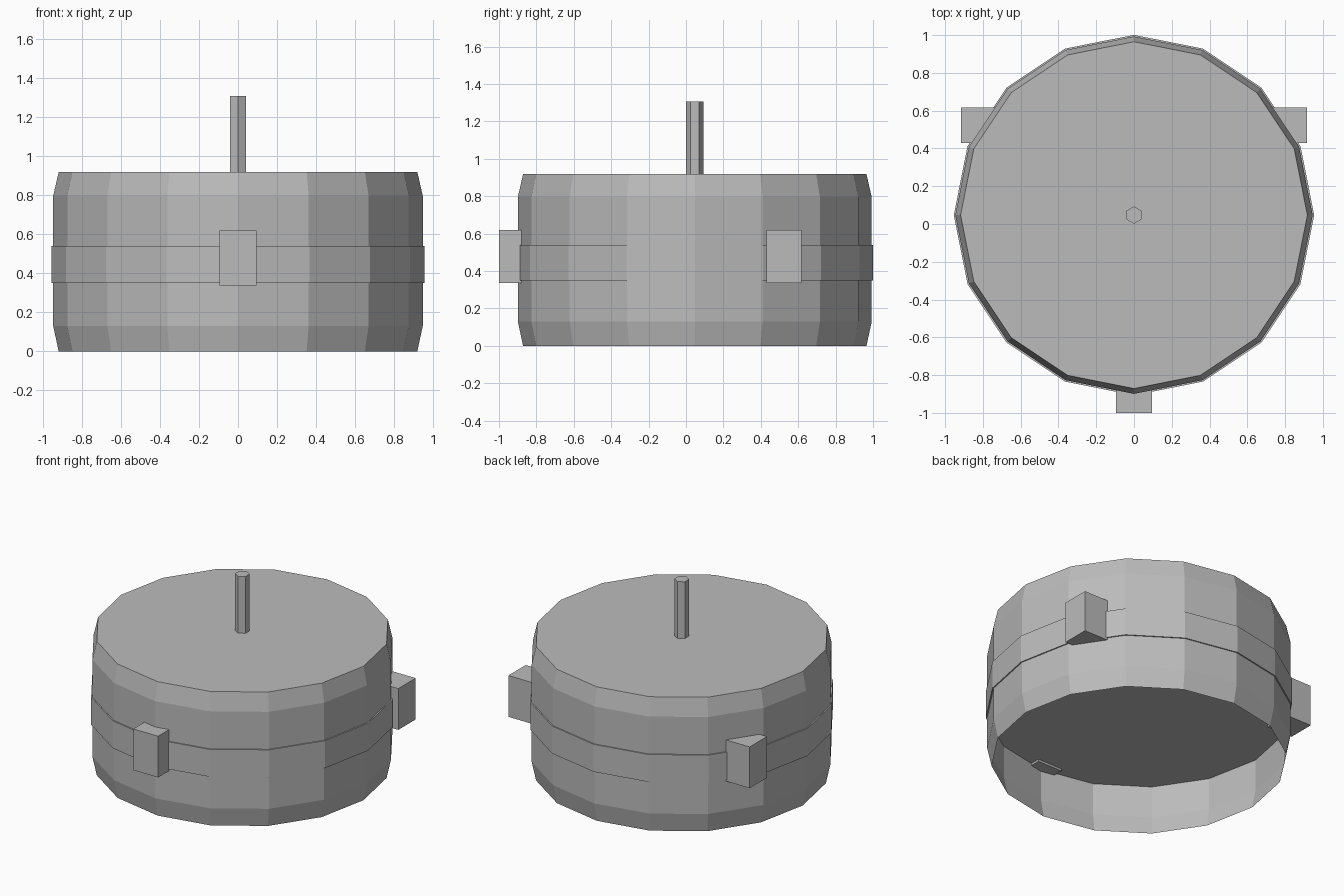
import bpy, bmesh, math
from mathutils import Matrix

if "Cube" in bpy.data.objects:
    bpy.data.objects.remove(bpy.data.objects["Cube"])

CY = 0.047  # centre of the drum along y

grey = bpy.data.materials.new("mid grey")
grey.diffuse_color = (0.5, 0.5, 0.5, 1)
grey.use_nodes = True
grey.node_tree.nodes["Principled BSDF"].inputs["Base Color"].default_value = grey.diffuse_color


def finish(name, bm):
    mesh = bpy.data.meshes.new(name)
    bm.to_mesh(mesh)
    bm.free()
    mesh.materials.append(grey)
    obj = bpy.data.objects.new(name, mesh)
    bpy.context.collection.objects.link(obj)
    return obj


def lathe(name, profile, sides, cap_bottom=True):
    """Faceted solid from (radius, z) rings, with a corner pointing to +y."""
    bm = bmesh.new()
    rings = []
    for r, z in profile:
        angles = [math.pi / 2 + math.tau * i / sides for i in range(sides)]
        rings.append([bm.verts.new((r * math.cos(a), CY + r * math.sin(a), z)) for a in angles])
    for low, high in zip(rings, rings[1:]):
        for i in range(sides):
            j = (i + 1) % sides
            bm.faces.new((low[i], low[j], high[j], high[i]))
    bm.faces.new(rings[-1])
    if cap_bottom:
        bm.faces.new(rings[0][::-1])
    return finish(name, bm)


# Drum shell, tapered at both ends and open underneath
lathe("drum_shell", [(0.918, 0), (0.946, 0.13), (0.946, 0.795), (0.918, 0.918)], 16, cap_bottom=False)

# Middle band, a full disc whose underside closes the hollow
lathe("middle_band", [(0.954, 0.35), (0.954, 0.538)], 16)

# Six-sided shaft
lathe("shaft", [(0.046, 0.90), (0.046, 1.307)], 6)

# Three blocks spaced evenly around the band
for name, deg in (("front_block", -90), ("right_block", 30), ("left_block", 150)):
    a = math.radians(deg)
    bm = bmesh.new()
    bmesh.ops.create_cube(bm, size=1, matrix=Matrix.Translation(
        (0.953 * math.cos(a) * 0.995, CY + 0.953 * math.sin(a), 0.477))
        @ Matrix.Diagonal((0.188, 0.188, 0.283, 1)))
    finish(name, bm)
